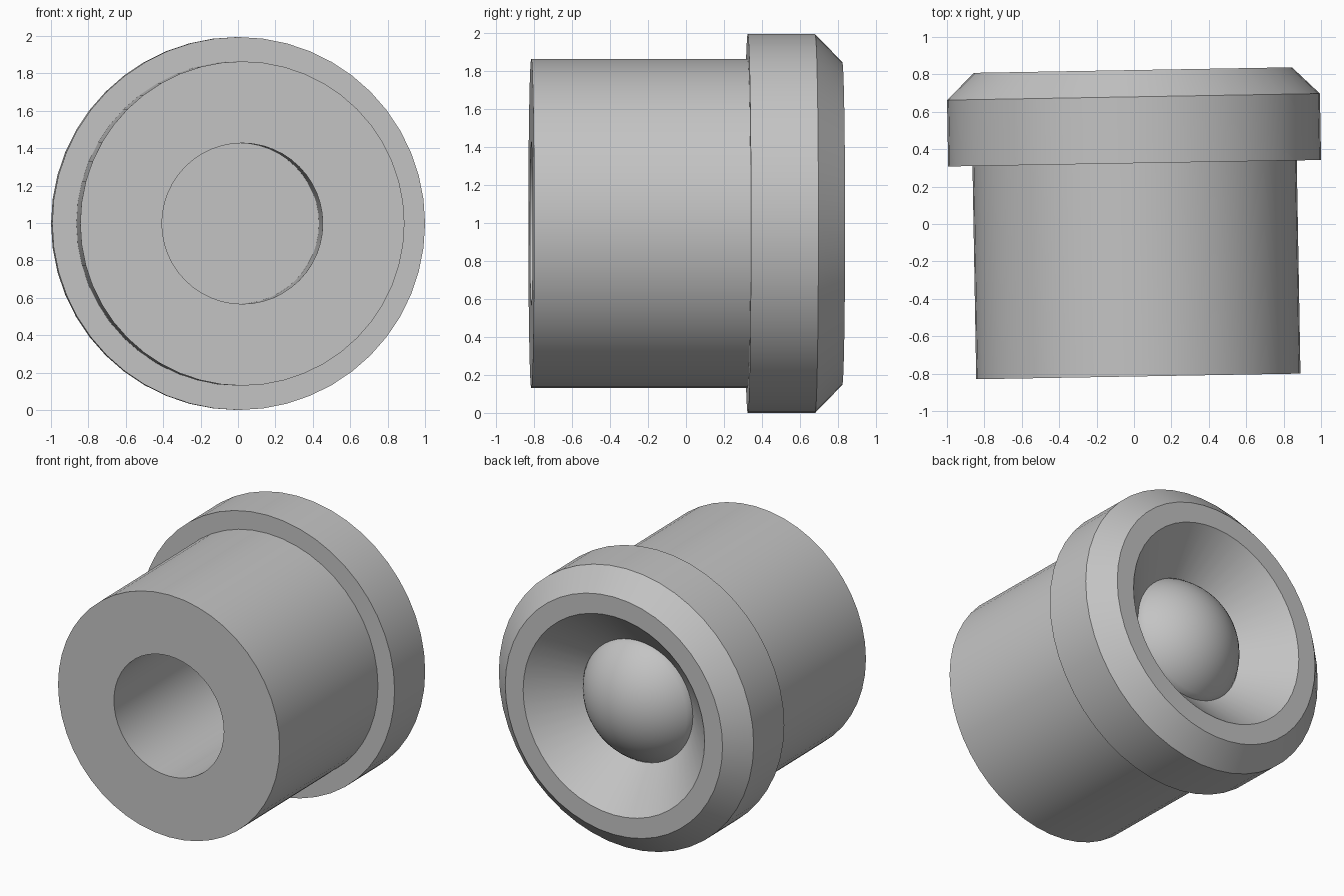
import bpy, bmesh, math
from mathutils import Matrix

cube = bpy.data.objects.get("Cube")
if cube:
    bpy.data.objects.remove(cube, do_unlink=True)

SEGMENTS = 48
R = 0.997                       # collar radius, also the axis height
BORE = 0.43
SEAT_Y = 0.545                  # where the dish meets the ball

grey = bpy.data.materials.new("plain grey")
grey.use_nodes = True
colour = (0.55, 0.55, 0.55, 1)
grey.diffuse_color = colour
grey.node_tree.nodes["Principled BSDF"].inputs["Base Color"].default_value = colour

# The axis runs front to back with a slight turn about z
PLACE = Matrix.Translation((0.009, 0, R)) @ Matrix.Rotation(math.radians(1), 4, "Z")


def lathe(name, profile, angle):
    """Turn (radius, y) points around the y axis."""
    bm = bmesh.new()
    verts = [bm.verts.new((0, y, r)) for r, y in profile]
    edges = [bm.edges.new(pair) for pair in zip(verts, verts[1:])]
    bmesh.ops.spin(bm, geom=verts + edges, cent=(0, 0, 0), axis=(0, 1, 0),
                   angle=math.tau, steps=SEGMENTS, use_duplicate=False)
    bmesh.ops.remove_doubles(bm, verts=bm.verts, dist=0.0005)
    bmesh.ops.recalc_face_normals(bm, faces=bm.faces)
    bm.transform(PLACE)
    mesh = bpy.data.meshes.new(name)
    bm.to_mesh(mesh)
    bm.free()
    mesh.materials.append(grey)
    obj = bpy.data.objects.new(name, mesh)
    bpy.context.collection.objects.link(obj)
    bpy.ops.object.select_all(action="DESELECT")
    obj.select_set(True)
    bpy.context.view_layer.objects.active = obj
    bpy.ops.object.shade_smooth_by_angle(angle=math.radians(angle))
    return obj


# Stepped sleeve: blind bore, barrel, collar, chamfer and dished back
lathe("sleeve", [
    (0, 0.33), (BORE, 0.33), (BORE, -0.815), (0.867, -0.815),
    (0.867, 0.325), (R, 0.325), (R, 0.68), (0.85, 0.823),
    (0.71, 0.823), (BORE, SEAT_Y), (BORE, 0.5), (0, 0.5)], 25)

# Ball cap seated in the dish
slope = math.radians(60)
ball_r = BORE / math.sin(slope)
centre = SEAT_Y - ball_r * math.cos(slope)
steps = 12
cap = [(ball_r * math.sin(slope * i / steps), centre + ball_r * math.cos(slope * i / steps))
       for i in range(steps + 1)]
lathe("ball", cap + [(BORE, 0.5), (0, 0.5)], 35)
